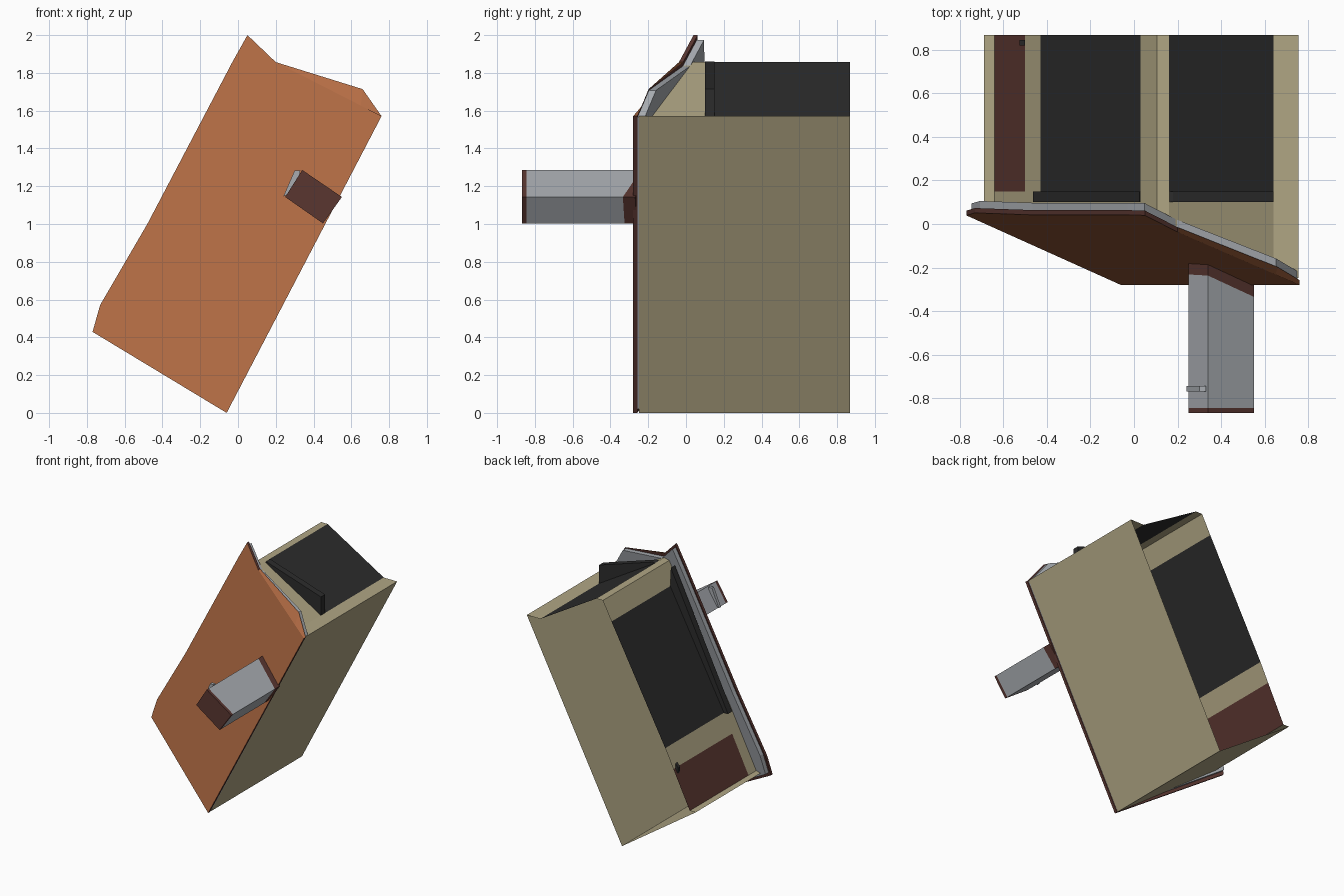
import bpy, bmesh

if "Cube" in bpy.data.objects:
    bpy.data.objects.remove(bpy.data.objects["Cube"])


def material(name, r, g, b):
    m = bpy.data.materials.new(name)
    m.diffuse_color = (r, g, b, 1)
    m.use_nodes = True
    m.node_tree.nodes["Principled BSDF"].inputs["Base Color"].default_value = m.diffuse_color
    return m


TAN = material("tan plaster", 0.434, 0.381, 0.231)
ORANGE = material("orange tiles", 0.451, 0.150, 0.058)
RED = material("dark red wood", 0.102, 0.037, 0.030)
GREY = material("grey stone", 0.392, 0.413, 0.440)
BLACK = material("black glass", 0.025, 0.025, 0.025)


def slope(p):
    """Height (along y) of the roof plane above a floor point (x, z)."""
    v = -0.886 * (p[0] + 0.06) + 0.463 * p[1]
    return -0.28 + 0.386 * v


def finish(name, bm, mats, rule=None, closed=True):
    if closed:
        bmesh.ops.recalc_face_normals(bm, faces=bm.faces)
    bm.normal_update()
    if rule:
        for f in bm.faces:
            f.material_index = rule(f)
    me = bpy.data.meshes.new(name)
    bm.to_mesh(me)
    bm.free()
    for m in mats:
        me.materials.append(m)
    ob = bpy.data.objects.new(name, me)
    bpy.context.collection.objects.link(ob)
    return ob


def prism(name, ring, y0, y1, mats, ring1=None, rule=None):
    """Closed prism along y; y0 and y1 are numbers or functions of (x, z)."""
    def at(y, p):
        return y(p) if callable(y) else y
    bm = bmesh.new()
    a = [bm.verts.new((p[0], at(y0, p), p[1])) for p in ring]
    b = [bm.verts.new((p[0], at(y1, p), p[1])) for p in (ring1 or ring)]
    n = len(a)
    caps = [bm.faces.new(a), bm.faces.new(b[::-1])]
    for i in range(n):
        j = (i + 1) % n
        bm.faces.new((a[j], a[i], b[i], b[j]))
    bmesh.ops.triangulate(bm, faces=caps)
    return finish(name, bm, mats, rule)


def raised(d):
    return lambda p: slope(p) + d


# House shell, open underneath; windows and door are strips of the walls
FLOOR, SILL = 0.868, 0.15
outline = [(-0.06, 0), (0.755, 1.571), (0.64, 1.571), (0.16, 1.857), (0.105, 1.857),
           (0.03, 1.714), (-0.43, 0.857), (-0.50, 0.714), (-0.64, 0.429), (-0.69, 0.429)]
paint = {2: 1, 5: 1, 7: 2}
bm = bmesh.new()
for i, p in enumerate(outline):
    q = outline[(i + 1) % len(outline)]
    for top_p, top_q, low, idx in ((slope(p) + 0.03, slope(q) + 0.03, SILL, 0),
                                   (SILL, SILL, FLOOR, paint.get(i, 0))):
        f = bm.faces.new([bm.verts.new(c) for c in (
            (p[0], low, p[1]), (q[0], low, q[1]),
            (q[0], top_q, q[1]), (p[0], top_p, p[1]))])
        f.material_index = idx
bmesh.ops.remove_doubles(bm, verts=bm.verts, dist=0.0005)
finish("house_walls", bm, [TAN, BLACK, RED], closed=False)

# Sloping roof slab: tiled on top, wooden edges
roof_low = [(-0.06, 0), (0.76, 1.571), (0.66, 1.714), (0.20, 1.857), (0.05, 2.0),
            (-0.03, 1.857), (-0.48, 1.0), (-0.73, 0.571), (-0.77, 0.429)]
roof_top = list(roof_low)
roof_top[2] = (0.65, 1.627)
prism("roof", roof_top, slope, raised(0.022), [ORANGE, RED], roof_low,
      lambda f: 0 if f.normal.y < -0.1 else 1)

# Grey trim layer under the roof
trim = [(p[0] * 0.97, 1 + (p[1] - 1) * 0.975) for p in roof_low]
trim[0:3] = [(-0.055, 0.02), (0.752, 1.567), (0.652, 1.708)]
prism("roof_trim", trim, raised(0.02), raised(0.06), [GREY])

# Window sills
prism("end_window_sill", [(0.64, 1.571), (0.64, 1.714), (0.18, 1.86), (0.16, 1.855)],
      0.10, SILL, [BLACK])
prism("side_window_sill", [(0.03, 1.714), (0.025, 1.857), (-0.465, 0.857), (-0.43, 0.857)],
      0.10, SILL, [BLACK])

# Door handle
prism("door_handle", [(-0.50, 0.714), (-0.50, 0.75), (-0.525, 0.72), (-0.52, 0.675)],
      0.82, 0.845, [BLACK])

# Chimney: stone shaft, wooden cap and sloping foot band
chimney = [(0.25, 1.143), (0.45, 1.003), (0.55, 1.143), (0.34, 1.286)]
prism("chimney_shaft", chimney, -0.845, raised(-0.05), [GREY])
prism("chimney_cap", chimney, -0.868, -0.845, [RED])
prism("chimney_foot", chimney, raised(-0.05), raised(0.015), [RED])

# Small bracket on the chimney side
prism("chimney_bracket", [(0.24, 1.145), (0.31, 1.18), (0.33, 1.284), (0.30, 1.284)],
      -0.77, -0.745, [GREY])
